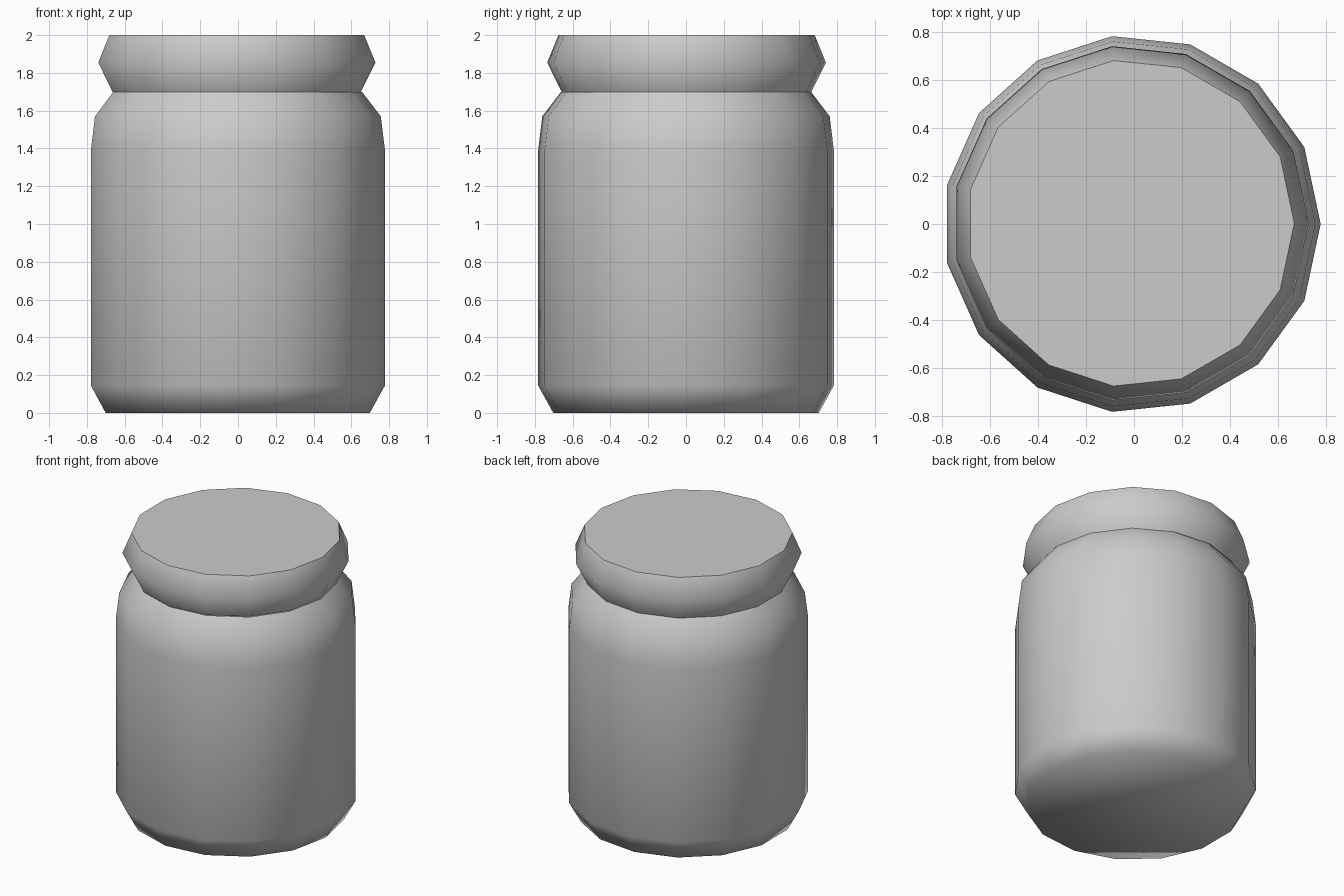
import bpy
import bmesh
import math

if "Cube" in bpy.data.objects:
    bpy.data.objects.remove(bpy.data.objects["Cube"])

SIDES = 15


def lathe(name, profile, offset, cap_top, smooth_angle):
    """Revolve (radius, z) points into a low-sided closed form."""
    bm = bmesh.new()
    rings = []
    for r, z in profile:
        rings.append([bm.verts.new((offset[0] + r * math.cos(math.tau * i / SIDES),
                                    offset[1] + r * math.sin(math.tau * i / SIDES), z))
                      for i in range(SIDES)])
    for low, high in zip(rings, rings[1:]):
        for i in range(SIDES):
            j = (i + 1) % SIDES
            bm.faces.new((low[i], low[j], high[j], high[i]))
    bm.faces.new(rings[0][::-1])
    if cap_top:
        bm.faces.new(rings[-1])
    mesh = bpy.data.meshes.new(name)
    bm.to_mesh(mesh)
    bm.free()
    obj = bpy.data.objects.new(name, mesh)
    bpy.context.collection.objects.link(obj)
    bpy.ops.object.select_all(action='DESELECT')
    obj.select_set(True)
    bpy.context.view_layer.objects.active = obj
    bpy.ops.object.shade_smooth_by_angle(angle=math.radians(smooth_angle))
    return obj


# Jar body: chamfered base, straight wall, rounded shoulder; the lid closes its mouth
lathe("jar_body",
      [(0.707, 0), (0.787, 0.145), (0.787, 1.39), (0.765, 1.57), (0.665, 1.70)],
      (-0.009, 0), False, 75)

# Lid: flared ridge with a flat, sharp-edged top
lathe("jar_lid",
      [(0.665, 1.70), (0.742, 1.855), (0.682, 2.0)],
      (-0.014, 0.003), True, 55)
